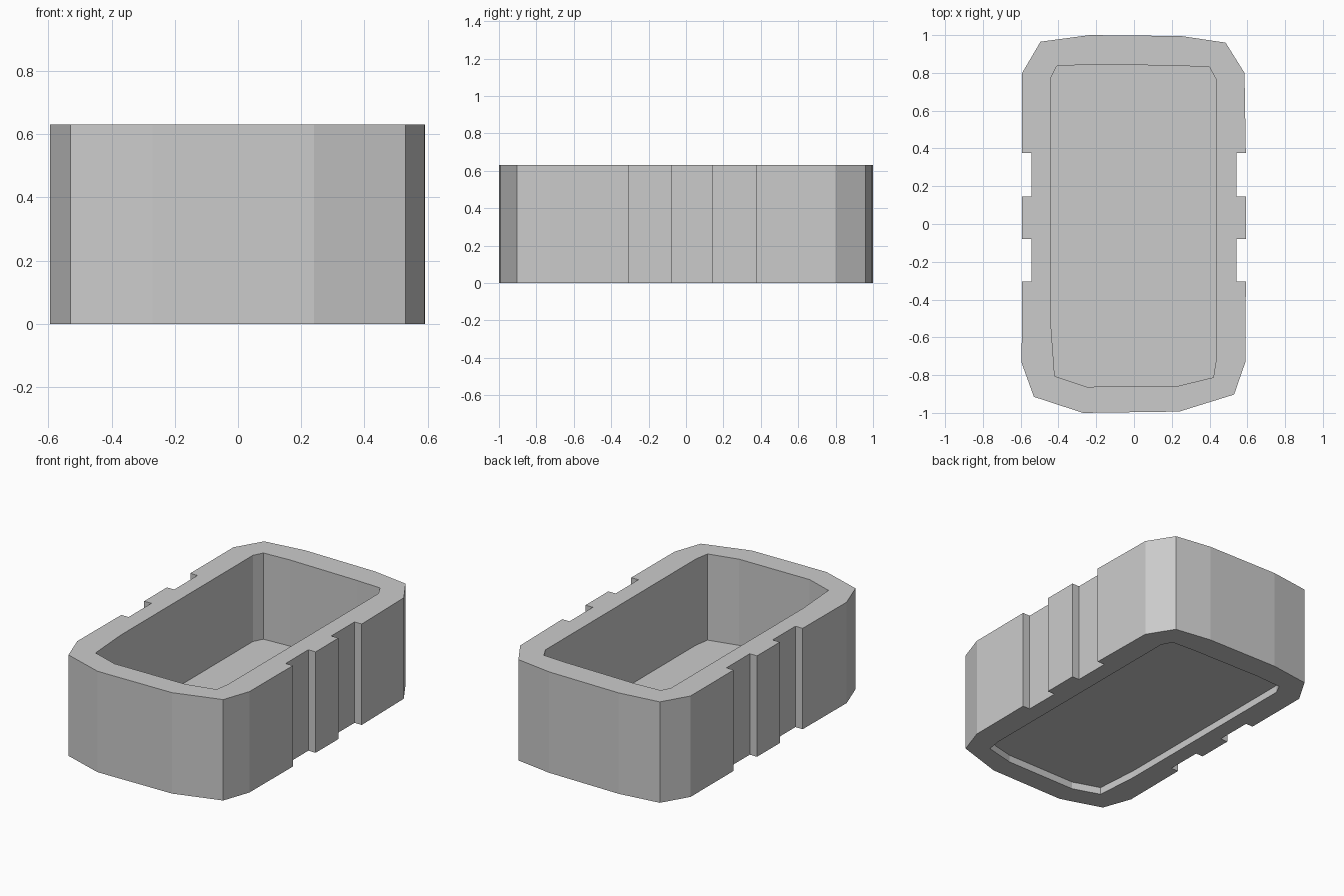
import bpy
import bmesh

HEIGHT = 0.63
FLOOR_BOTTOM, FLOOR_TOP = 0.045, 0.092
SIDE, NOTCH = 0.592, 0.542

cube = bpy.data.objects.get("Cube")
if cube:
    bpy.data.objects.remove(cube, do_unlink=True)

stone = bpy.data.materials.new("plain_grey")
stone.use_nodes = True
grey = (0.6, 0.6, 0.6, 1)
stone.diffuse_color = grey
stone.node_tree.nodes["Principled BSDF"].inputs["Base Color"].default_value = grey


def prism(name, outlines, bottom, top):
    """Fill closed outlines (inner ones become holes) and extrude them upwards."""
    bm = bmesh.new()
    for outline in outlines:
        verts = [bm.verts.new((x, y, bottom)) for x, y in outline]
        for a, b in zip(verts, verts[1:] + verts[:1]):
            bm.edges.new((a, b))
    bmesh.ops.triangle_fill(bm, use_beauty=True, edges=bm.edges[:])
    result = bmesh.ops.extrude_face_region(bm, geom=bm.faces[:], use_keep_orig=True)
    for item in result["geom"]:
        if isinstance(item, bmesh.types.BMVert):
            item.co.z = top
    bmesh.ops.recalc_face_normals(bm, faces=bm.faces[:])
    mesh = bpy.data.meshes.new(name)
    bm.to_mesh(mesh)
    bm.free()
    mesh.materials.append(stone)
    obj = bpy.data.objects.new(name, mesh)
    bpy.context.collection.objects.link(obj)
    return obj


def notched_side(sign):
    """Side points from front to back, with two shallow full-height notches."""
    points = []
    for start, end in ((-0.305, -0.08), (0.145, 0.375)):
        points += [(SIDE, start), (NOTCH, start), (NOTCH, end), (SIDE, end)]
    return [(sign * x, y) for x, y in points]


# Outer wall outline, anticlockwise from the front
front_end = [(-0.595, -0.735), (-0.53, -0.915), (-0.27, -1.0),
             (0.24, -0.993), (0.53, -0.903), (0.59, -0.73)]
back_end = [(0.585, 0.8), (0.485, 0.96), (0.25, 0.995),
            (-0.235, 1.0), (-0.495, 0.965), (-0.592, 0.8)]
outer = front_end + notched_side(1) + back_end + notched_side(-1)[::-1]

# Opening outline
inner = [(-0.44, -0.53), (-0.42, -0.805), (-0.25, -0.862), (0.235, -0.857),
         (0.42, -0.812), (0.435, -0.72), (0.435, 0.765), (0.4, 0.83),
         (0.24, 0.838), (-0.235, 0.845), (-0.41, 0.835), (-0.44, 0.775)]

prism("wall_ring", [outer, inner], 0, HEIGHT)

# Floor slab, set slightly up from the underside
prism("floor", [inner], FLOOR_BOTTOM, FLOOR_TOP)
